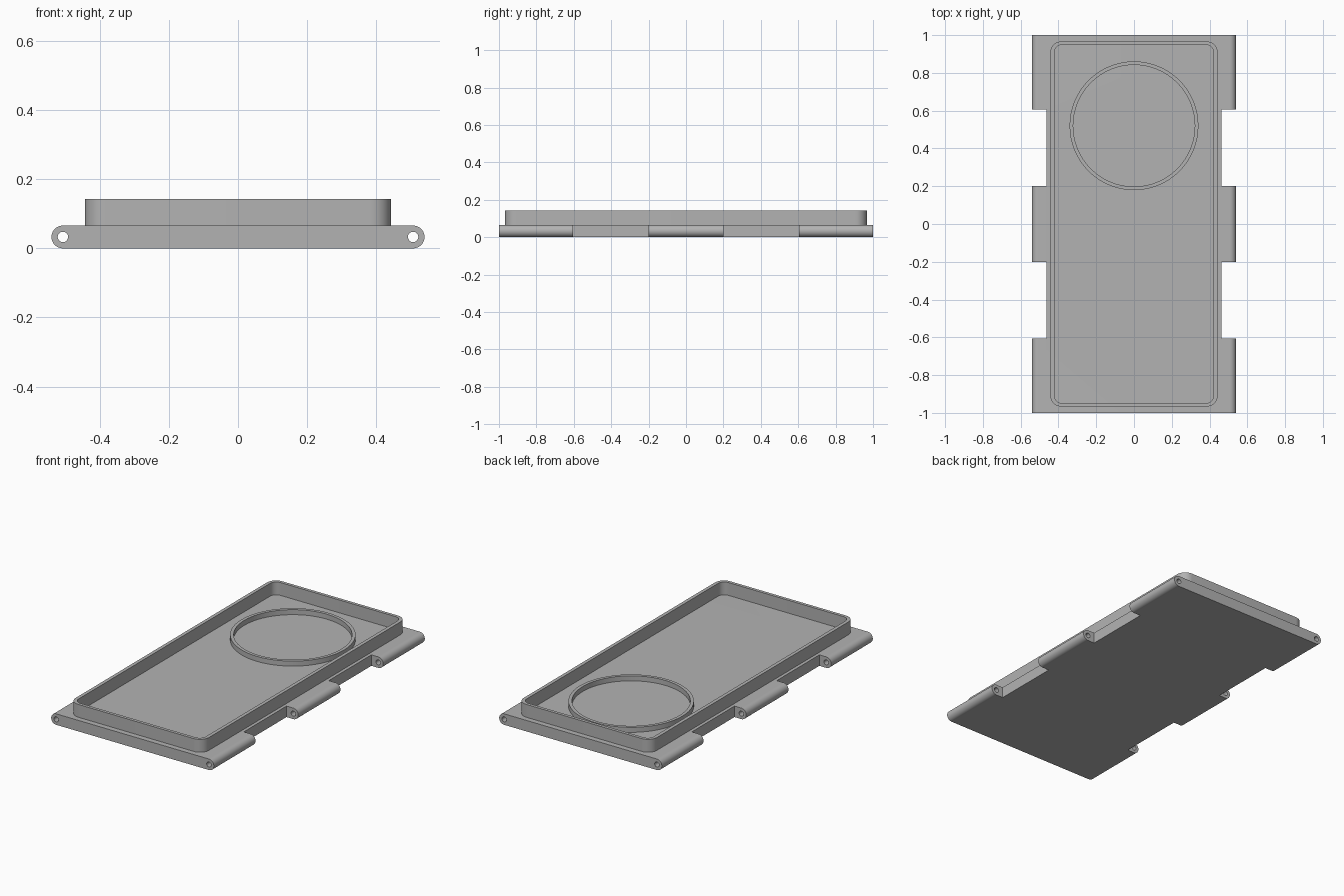
import bpy, bmesh
from math import sin, cos, pi, radians
from mathutils import Matrix

cube = bpy.data.objects.get("Cube")
if cube:
    bpy.data.objects.remove(cube)

grey = bpy.data.materials.new("plain_grey")
grey.use_nodes = True
colour = (0.45, 0.45, 0.45, 1)
grey.diffuse_color = colour
grey.node_tree.nodes["Principled BSDF"].inputs["Base Color"].default_value = colour


def rounded(hx, hy, r, cx=0, cy=0, steps=16):
    """Outline of a rounded rectangle; equal half sizes and radius give a circle."""
    corners = [(1, 1), (-1, 1), (-1, -1), (1, -1)]
    pts = []
    for q, (sx, sy) in enumerate(corners):
        for i in range(steps + 1):
            a = (q + i / steps) * pi / 2
            p = (cx + sx * (hx - r) + r * cos(a), cy + sy * (hy - r) + r * sin(a))
            if not pts or (abs(p[0] - pts[-1][0]) + abs(p[1] - pts[-1][1])) > 1e-5:
                pts.append(p)
    if abs(pts[0][0] - pts[-1][0]) + abs(pts[0][1] - pts[-1][1]) < 1e-5:
        pts.pop()
    return pts


def extrude(name, loops, low, high, matrix=Matrix()):
    """Fill the first loop, leaving the others as holes, and extrude it."""
    bm = bmesh.new()
    for pts in loops:
        vs = [bm.verts.new((x, y, low)) for x, y in pts]
        for i, v in enumerate(vs):
            bm.edges.new((vs[i - 1], v))
    bmesh.ops.triangle_fill(bm, use_beauty=True, edges=bm.edges[:], normal=(0, 0, 1))
    top = bmesh.ops.extrude_face_region(bm, geom=bm.faces[:], use_keep_orig=True)["geom"]
    bmesh.ops.translate(bm, vec=(0, 0, high - low),
                        verts=[g for g in top if isinstance(g, bmesh.types.BMVert)])
    bmesh.ops.transform(bm, matrix=matrix, verts=bm.verts[:])
    bmesh.ops.recalc_face_normals(bm, faces=bm.faces[:])
    mesh = bpy.data.meshes.new(name)
    bm.to_mesh(mesh)
    bm.free()
    mesh.materials.append(grey)
    ob = bpy.data.objects.new(name, mesh)
    bpy.context.collection.objects.link(ob)
    return ob


def activate(ob):
    bpy.ops.object.select_all(action='DESELECT')
    ob.select_set(True)
    bpy.context.view_layer.objects.active = ob


# Base plate: round-edged section with a pin hole along each side
T = 0.066
pin_x = 0.54 - T / 2
section = [rounded(0.54, T / 2, T / 2, 0, T / 2)]
section += [rounded(0.015, 0.015, 0.015, s * pin_x, T / 2, 8) for s in (-1, 1)]
base = extrude("base_plate", section, -1, 1, Matrix.Rotation(radians(90), 4, 'X'))

# Notches that leave three hinge knuckles on each side
for sx in (-1, 1):
    for sy in (-1, 1):
        x0, x1 = sorted((sx * 0.462, sx * 0.6))
        y0, y1 = sorted((sy * 0.2, sy * 0.605))
        cutter = extrude("notch_cutter", [[(x0, y0), (x1, y0), (x1, y1), (x0, y1)]], -0.1, 0.2)
        cutter.hide_render = True
        mod = base.modifiers.new("notch", 'BOOLEAN')
        mod.operation = 'DIFFERENCE'
        mod.solver = 'EXACT'
        mod.object = cutter
        activate(base)
        bpy.ops.object.modifier_apply(modifier=mod.name)
        bpy.data.objects.remove(cutter)

# Raised tray wall and locating ring
wall = extrude("tray_wall", [rounded(0.443, 0.967, 0.06, steps=10),
                             rounded(0.422, 0.948, 0.04, steps=10)], T - 0.002, 0.143)
ring = extrude("locating_ring", [rounded(0.341, 0.341, 0.341, 0, 0.52),
                                 rounded(0.322, 0.322, 0.322, 0, 0.52)], T - 0.002, 0.096)

for ob in (base, wall, ring):
    activate(ob)
    bpy.ops.object.shade_smooth_by_angle(angle=radians(30))
